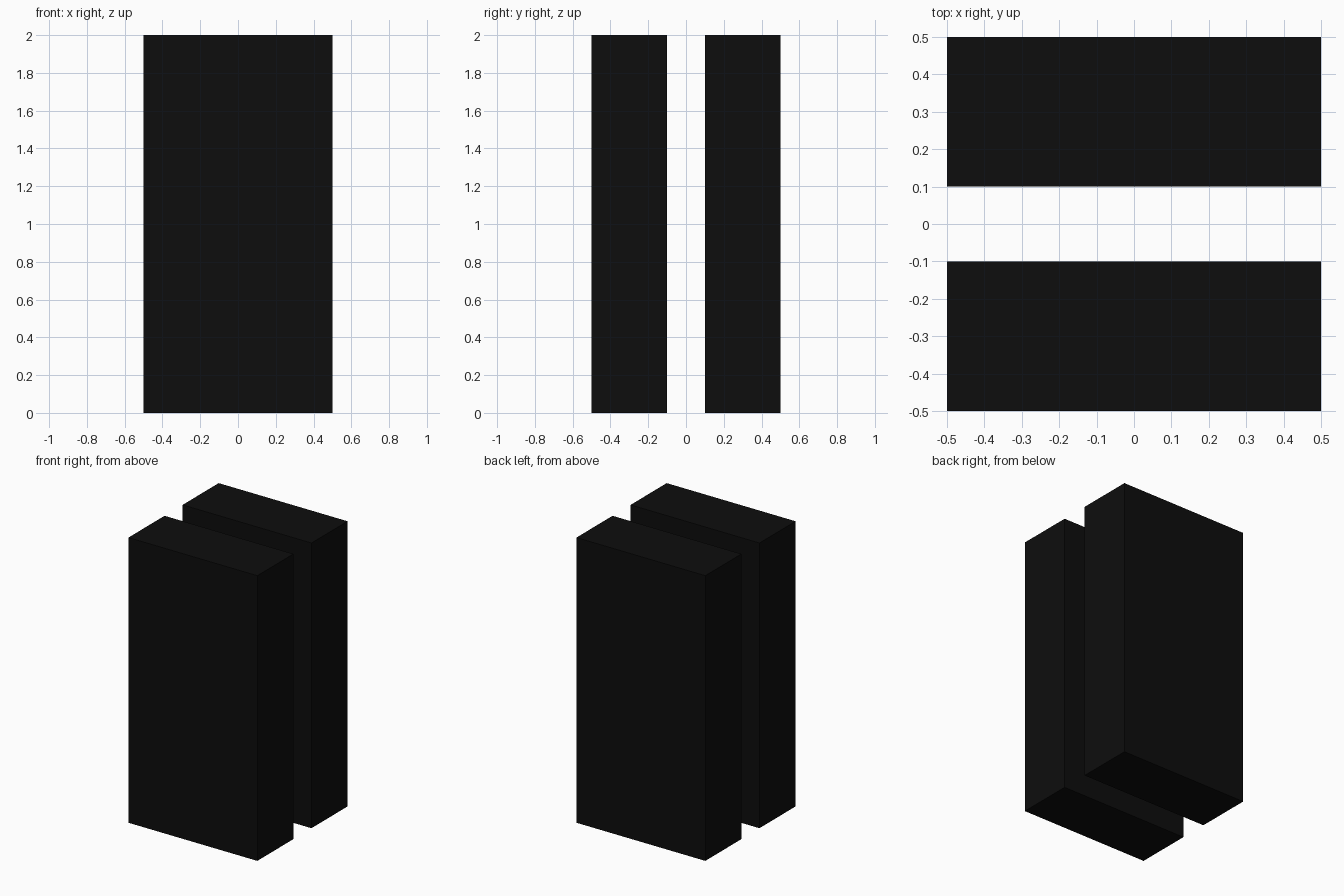
import bpy

if "Cube" in bpy.data.objects:
    bpy.data.objects.remove(bpy.data.objects["Cube"])

black = bpy.data.materials.new("black")
black.diffuse_color = (0.004, 0.004, 0.004, 1)
black.use_nodes = True
black.node_tree.nodes["Principled BSDF"].inputs["Base Color"].default_value = black.diffuse_color


def slab(name, y):
    """Upright block 1 wide, 0.4 deep and 2 tall, standing on the ground."""
    bpy.ops.mesh.primitive_cube_add(size=1, location=(0, y, 1))
    ob = bpy.context.object
    ob.name = name
    ob.scale = (1, 0.4, 2)
    bpy.ops.object.transform_apply(location=False, rotation=False, scale=True)
    ob.data.materials.append(black)


# Two parallel slabs with a 0.2 gap between them
for name, y in (("front_slab", -0.3), ("back_slab", 0.3)):
    slab(name, y)
